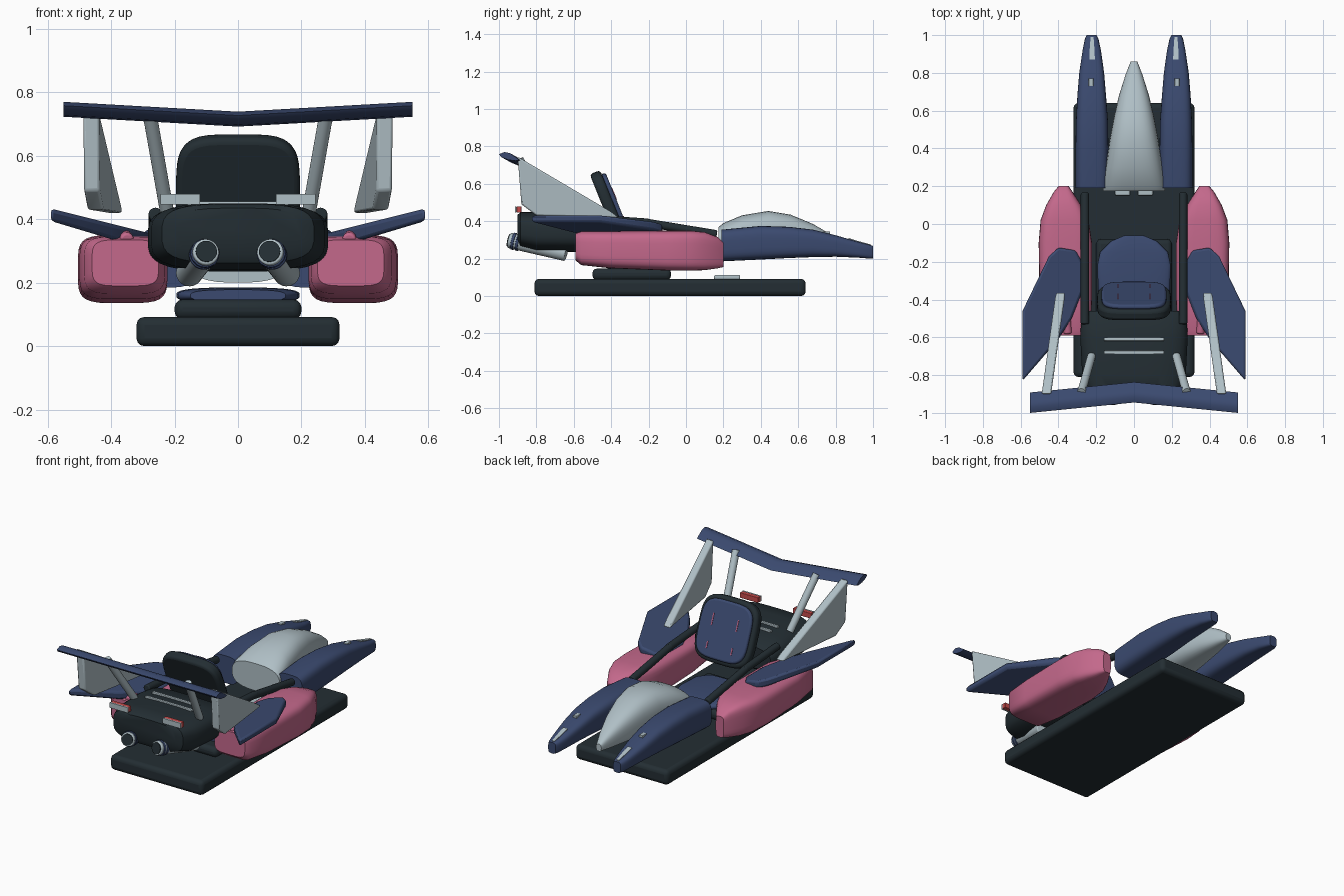
import bpy, bmesh, math
from mathutils import Vector, Matrix

cube = bpy.data.objects.get("Cube")
if cube:
    bpy.data.objects.remove(cube, do_unlink=True)


def material(name, rgb):
    m = bpy.data.materials.new(name)
    m.use_nodes = True
    m.diffuse_color = (*rgb, 1)
    m.node_tree.nodes["Principled BSDF"].inputs["Base Color"].default_value = (*rgb, 1)
    return m


DARK = material("charcoal", (.017, .027, .033))
BLUE = material("navy blue", (.043, .068, .16))
PINK = material("rose pink", (.55, .14, .26))
GREY = material("pale grey", (.43, .52, .56))
RED = material("lamp red", (.56, .07, .07))


def finish(name, bm, mat, bevel=0, segments=3):
    bmesh.ops.recalc_face_normals(bm, faces=bm.faces[:])
    mesh = bpy.data.meshes.new(name)
    bm.to_mesh(mesh)
    bm.free()
    mesh.materials.append(mat)
    ob = bpy.data.objects.new(name, mesh)
    bpy.context.collection.objects.link(ob)
    if bevel:
        mod = ob.modifiers.new("Bevel", "BEVEL")
        mod.width, mod.segments, mod.limit_method = bevel, segments, "ANGLE"
    bpy.ops.object.select_all(action="DESELECT")
    ob.select_set(True)
    bpy.context.view_layer.objects.active = ob
    bpy.ops.object.shade_smooth_by_angle(angle=math.radians(40))
    return ob


def skin(bm, rings):
    """Bridge equal rings of points and cap both ends."""
    rings = [[bm.verts.new(p) for p in r] for r in rings]
    n = len(rings[0])
    for a, b in zip(rings, rings[1:]):
        for i in range(n):
            bm.faces.new((a[i], a[(i + 1) % n], b[(i + 1) % n], b[i]))
    bm.faces.new(rings[0])
    bm.faces.new(rings[-1])


def oval(w, h, power, n=32):
    """Superellipse outline."""
    pts = []
    for i in range(n):
        t = 2 * math.pi * (i + .5) / n
        c, s = math.cos(t), math.sin(t)
        pts.append((math.copysign(w * abs(c) ** (2 / power), c),
                    math.copysign(h * abs(s) ** (2 / power), s)))
    return pts


def loft(name, mat, sections, power=4, side=1):
    """Sections along y: (y, x min, x max, z min, z max)."""
    bm = bmesh.new()
    skin(bm, [[(side * ((x0 + x1) / 2 + u), y, (z0 + z1) / 2 + v)
               for u, v in oval((x1 - x0) / 2, (z1 - z0) / 2, power)]
              for y, x0, x1, z0, z1 in sections])
    return finish(name, bm, mat)


def box(name, mat, lo, hi, bevel=0, side=1):
    bm = bmesh.new()
    bmesh.ops.create_cube(bm, size=1)
    for v in bm.verts:
        v.co = [a + (b - a) * (c + .5) for a, b, c in zip(lo, hi, v.co)]
        v.co.x *= side
    return finish(name, bm, mat, bevel)


def rod(name, mat, a, b, r, side=1, bevel=0):
    a, b = Vector(a), Vector(b)
    a.x *= side
    b.x *= side
    bm = bmesh.new()
    turn = (b - a).to_track_quat("Z", "Y").to_matrix().to_4x4()
    bmesh.ops.create_cone(bm, cap_ends=True, segments=20, radius1=r, radius2=r,
                          depth=(b - a).length, matrix=Matrix.Translation((a + b) / 2) @ turn)
    return finish(name, bm, mat, bevel)


def pad(name, mat, w, h, y0, y1, bevel):
    """Upright rounded pad, leaned back into the seat position."""
    bm = bmesh.new()
    skin(bm, [[(u, y, v) for u, v in oval(w, h, 4, 40)] for y in (y0, y1)])
    place = Matrix.Translation((0, -.405, .485)) @ Matrix.Rotation(math.radians(22), 4, "X")
    bm.transform(place)
    return finish(name, bm, mat, bevel)


# Base slab, seat pedestal and cushion
box("base_slab", DARK, (-.32, -.81, 0), (.32, .64, .092), .025)
box("seat_pedestal", DARK, (-.2, -.5, .085), (.2, -.08, .147), .025)
loft("seat_cushion", BLUE, [(-.42, -.15, .15, .14, .178), (-.36, -.19, .19, .135, .183),
                            (-.22, -.195, .195, .135, .185), (-.15, -.18, .18, .135, .183),
                            (-.09, -.12, .12, .14, .178), (-.06, -.05, .05, .145, .17)], 3)

# Backrest with blue face and stitched marks
pad("backrest_shell", DARK, .195, .195, -.04, .02, .018)
pad("backrest_face", BLUE, .172, .172, .015, .042, .012)
lean = Matrix.Translation((0, -.405, .485)) @ Matrix.Rotation(math.radians(22), 4, "X")
for side in (1, -1):
    for z, h in ((.05, .035), (-.1, .02)):
        bm = bmesh.new()
        bmesh.ops.create_cube(bm, size=1)
        bm.transform(lean @ Matrix.Translation((side * .085, .042, z)) @ Matrix.Diagonal((.007, .006, h * 2, 1)))
        finish("backrest_mark", bm, PINK)

# Tapering central nose
loft("nose_cowl", GREY, [(.175, -.165, .165, .2, .37), (.2, -.165, .165, .2, .39),
                         (.3, -.15, .15, .2, .432), (.44, -.13, .13, .2, .455),
                         (.56, -.108, .108, .205, .435), (.68, -.08, .08, .21, .385),
                         (.79, -.045, .045, .215, .32), (.86, -.018, .018, .22, .265)], 2.7)

# Rear engine body with vents
loft("engine_body", DARK, [(-.9, -.2, .2, .29, .435), (-.885, -.24, .24, .262, .448),
                           (-.8, -.275, .275, .24, .45), (-.6, -.285, .285, .235, .447),
                           (-.49, -.28, .28, .25, .43), (-.46, -.26, .26, .27, .41)], 3.4)
for y in (-.61, -.68):
    box("engine_vent", GREY, (-.16, y - .009, .435), (.16, y + .009, .456), .004)

# V-shaped rear spoiler
profile = [(0, .035), (.03, .047), (.06, .04), (.108, .006), (.09, 0), (.05, .005), (.012, .02)]
bm = bmesh.new()
skin(bm, [[(x, y0 + u, z0 + v) for u, v in profile]
          for x, y0, z0 in ((-.55, -1, .723), (0, -.945, .692), (.55, -1, .723))])
finish("spoiler_blade", bm, BLUE)

for side in (1, -1):
    # Front prongs with top trim
    loft("front_prong", BLUE, [(.19, .135, .31, .185, .355), (.4, .135, .31, .195, .375),
                               (.55, .138, .307, .203, .37), (.68, .148, .3, .208, .355),
                               (.8, .158, .29, .21, .325), (.92, .175, .272, .205, .29),
                               (.98, .188, .26, .2, .274), (1, .198, .25, .2, .268)], 3.6, side)
    bm = bmesh.new()
    skin(bm, [[(side * (.222 + w * a), y, z + dz) for a, dz in ((-1, -.01), (1, -.01), (1, .003), (-1, .003))]
              for y, z, w in ((.87, .307, .015), (.92, .291, .013), (.99, .272, .008))])
    finish("prong_trim", bm, GREY)
    box("prong_badge", GREY, (.215, .73, .33), (.24, .77, .346), .002, side)

    # Side pods with inner rear ridge
    loft("side_pod", PINK, [(-.59, .25, .46, .19, .335), (-.56, .23, .485, .165, .345),
                            (-.4, .222, .5, .148, .347), (-.1, .222, .505, .136, .35),
                            (.02, .24, .495, .135, .35), (.1, .28, .465, .138, .342),
                            (.17, .325, .425, .148, .315), (.2, .345, .4, .155, .285)], 4.5, side)
    rod("pod_ridge", PINK, (.35, -.58, .335), (.36, -.48, .35), .022, side, .008)

    # Swept side wings, thinning to the tip
    outline = [(.4, -.125), (.31, -.14), (.275, -.2), (.275, -.36), (.33, -.5),
               (.4, -.61), (.59, -.83), (.59, -.46), (.45, -.17)]
    bm = bmesh.new()
    skin(bm, [[(side * x, y, (.355 if top else .3) + (x - .275) * (.25 if top else .3))
               for x, y in outline] for top in (0, 1)])
    finish("side_wing", bm, BLUE, .012, 2)

    # Cockpit rails
    rod("cockpit_rail", DARK, (.26, -.53, .415), (.26, -.2, .392), .022, side, .006)
    rod("cockpit_rail_front", DARK, (.26, -.22, .393), (.26, .165, .33), .022, side, .008)

    # Outer spoiler fins
    bm = bmesh.new()
    fin = [(-.9, .745), (-.88, .49), (-.8, .43), (-.36, .42), (-.4, .45)]
    skin(bm, [[(side * (.388 + (-.36 - y) * .14 + dx), y, z) for y, z in fin] for dx in (-.025, .025)])
    finish("spoiler_fin", bm, GREY, .008, 2)

    # Inner spoiler struts
    rod("spoiler_strut", GREY, (.225, -.7, .43), (.278, -.89, .73), .022, side)

    # Tail lamps
    box("tail_lamp", RED, (.12, -.905, .446), (.245, -.88, .479), .003, side)
    box("tail_lamp_cover", GREY, (.12, -.914, .446), (.245, -.905, .479), 0, side)

    # Exhaust pipes with blue bands and dark mouths
    start, end = Vector((.155, -.64, .228)), Vector((.1, -.945, .298))
    rod("exhaust_pipe", GREY, start, end, .042, side, .006)
    for t in (.84, .92):
        rod("exhaust_band", BLUE, start.lerp(end, t - .025), start.lerp(end, t + .025), .046, side, .003)
    rod("exhaust_mouth", DARK, start.lerp(end, .99), start.lerp(end, 1.015), .034, side)

# Footrests ahead of the seat
for side in (1, -1):
    box("foot_pedal", GREY, (.02, .15, .088), (.1, .29, .112), .008, side)
